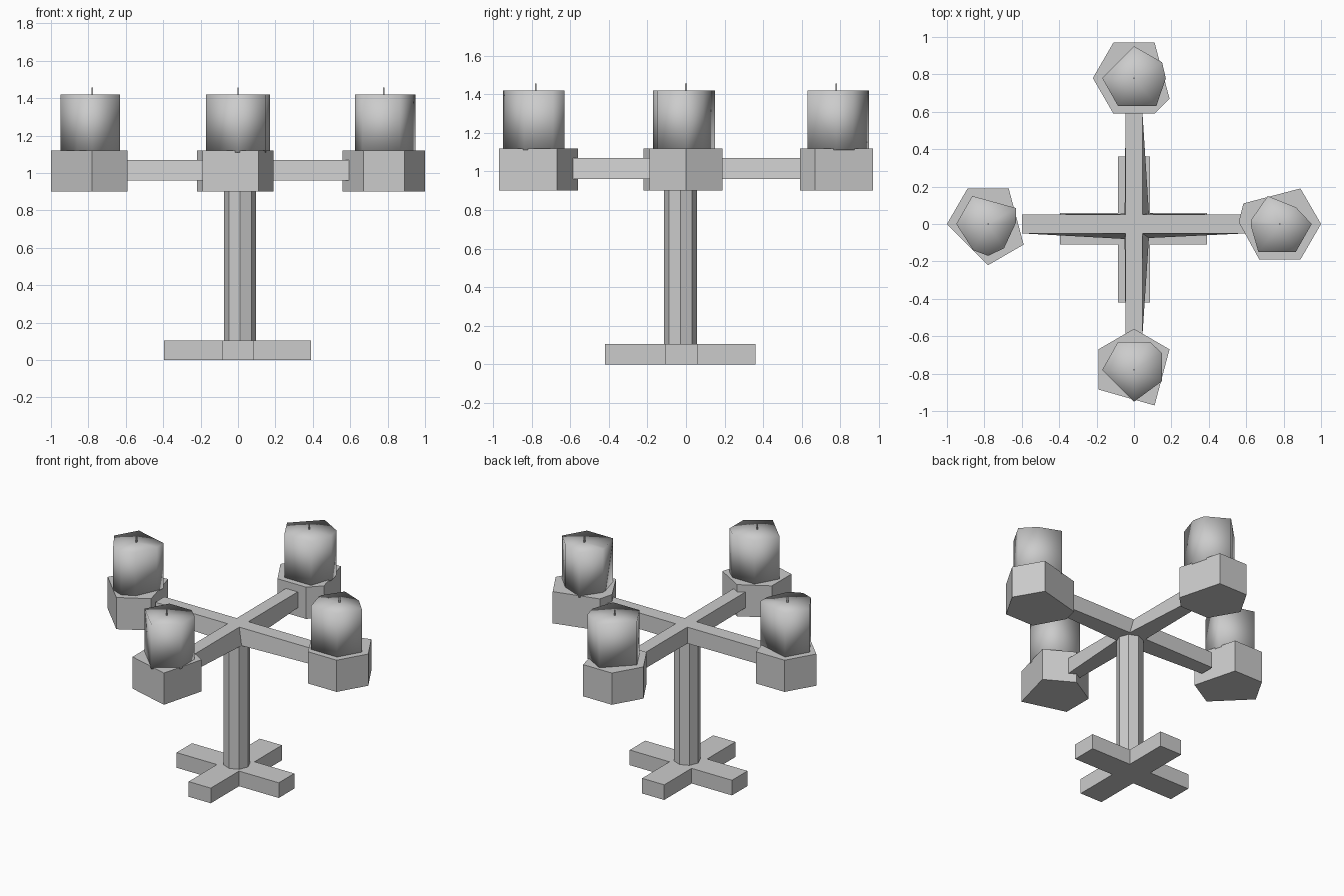
import bpy, bmesh
from math import cos, sin, pi

if "Cube" in bpy.data.objects:
    bpy.data.objects.remove(bpy.data.objects["Cube"])


def finish(name, bm, smooth=False):
    bmesh.ops.recalc_face_normals(bm, faces=bm.faces)
    for f in bm.faces:
        f.smooth = smooth
    mesh = bpy.data.meshes.new(name)
    bm.to_mesh(mesh)
    bm.free()
    ob = bpy.data.objects.new(name, mesh)
    bpy.context.collection.objects.link(ob)
    return ob


def prism(name, pts, z0, z1, bottom=None, smooth=False, hub=None):
    """Loft between two outlines; hub adds a central point on the top."""
    bm = bmesh.new()
    lo = [bm.verts.new((x, y, z0)) for x, y in (bottom or pts)]
    hi = [bm.verts.new((x, y, z1)) for x, y in pts]
    n = len(pts)
    bm.faces.new(lo[::-1])
    for i in range(n):
        j = (i + 1) % n
        bm.faces.new((lo[i], lo[j], hi[j], hi[i]))
    if hub:
        c = bm.verts.new((hub[0], hub[1], z1))
        for i in range(n):
            bm.faces.new((hi[i], hi[(i + 1) % n], c))
    else:
        bm.faces.new(hi)
    return finish(name, bm, smooth)


def cross(x0, x1, y0, y1, l, r, f, b):
    """Plus outline: ends x0..x1 / y0..y1, inner corners l, r, f, b."""
    return [(x1, f), (x1, b), (r, b), (r, y1), (l, y1), (l, b),
            (x0, b), (x0, f), (l, f), (l, y0), (r, y0), (r, f)]


# foot and column
prism("cross_foot", cross(-.395, .39, -.42, .36, -.085, .085, -.11, .06), 0, .105)
prism("column", [(.011 + .085 * cos(k * pi / 4), -.028 + .085 * sin(k * pi / 4))
                 for k in range(8)], .10, .97)

# arms, with the inner corners spread out on the underside
top = cross(-.6, .6, -.6, .6, -.045, .045, -.05, .05)
under = list(top)
for i, p in {2: (.08, .055), 5: (-.05, .055), 8: (-.05, -.08), 11: (.08, -.075)}.items():
    under[i] = p
prism("cross_arms", top, .96, 1.07, bottom=under)

# holder and candle outlines, each relative to its own centre
R = .78
places = {
    "left": ((-R, 0),
             [(-.22, 0), (-.11, .19), (.11, .19), (.19, -.11), (0, -.22)],
             [(-.17, 0), (-.085, .15), (.15, .085), (.15, .01), (.085, -.13),
              (0, -.17), (-.08, -.14)]),
    "right": ((R, 0),
              [(.22, 0), (.11, .19), (-.195, .11), (-.22, .01), (-.11, -.19), (.11, -.19)],
              [(.17, 0), (.085, .09), (-.065, .15), (-.155, .02), (-.155, -.01),
               (-.115, -.15), (.085, -.15)]),
    "back": ((0, R),
             [(-.11, .19), (.11, .19), (.19, -.11), (.11, -.19), (-.11, -.19), (-.22, 0)],
             [(0, .17), (.15, .085), (.17, 0), (.12, -.15), (-.085, -.15), (-.17, 0)]),
    "front": ((0, -R),
              [(0, .22), (.19, .11), (.11, -.19), (-.19, -.105), (-.19, .11)],
              [(0, -.17), (-.17, 0), (-.085, .15), (.085, .15), (.15, .09), (.15, -.06)]),
}
for side, (c, holder, candle) in places.items():
    def put(pts):
        return [(c[0] + x, c[1] + y) for x, y in pts]
    prism(side + "_holder", put(holder), .90, 1.12)
    prism(side + "_candle", put(candle), 1.11, 1.42, smooth=True, hub=c)
    w = .004
    prism(side + "_wick", put([(-w, -w), (w, -w), (w, w), (-w, w)]), 1.41, 1.457)
